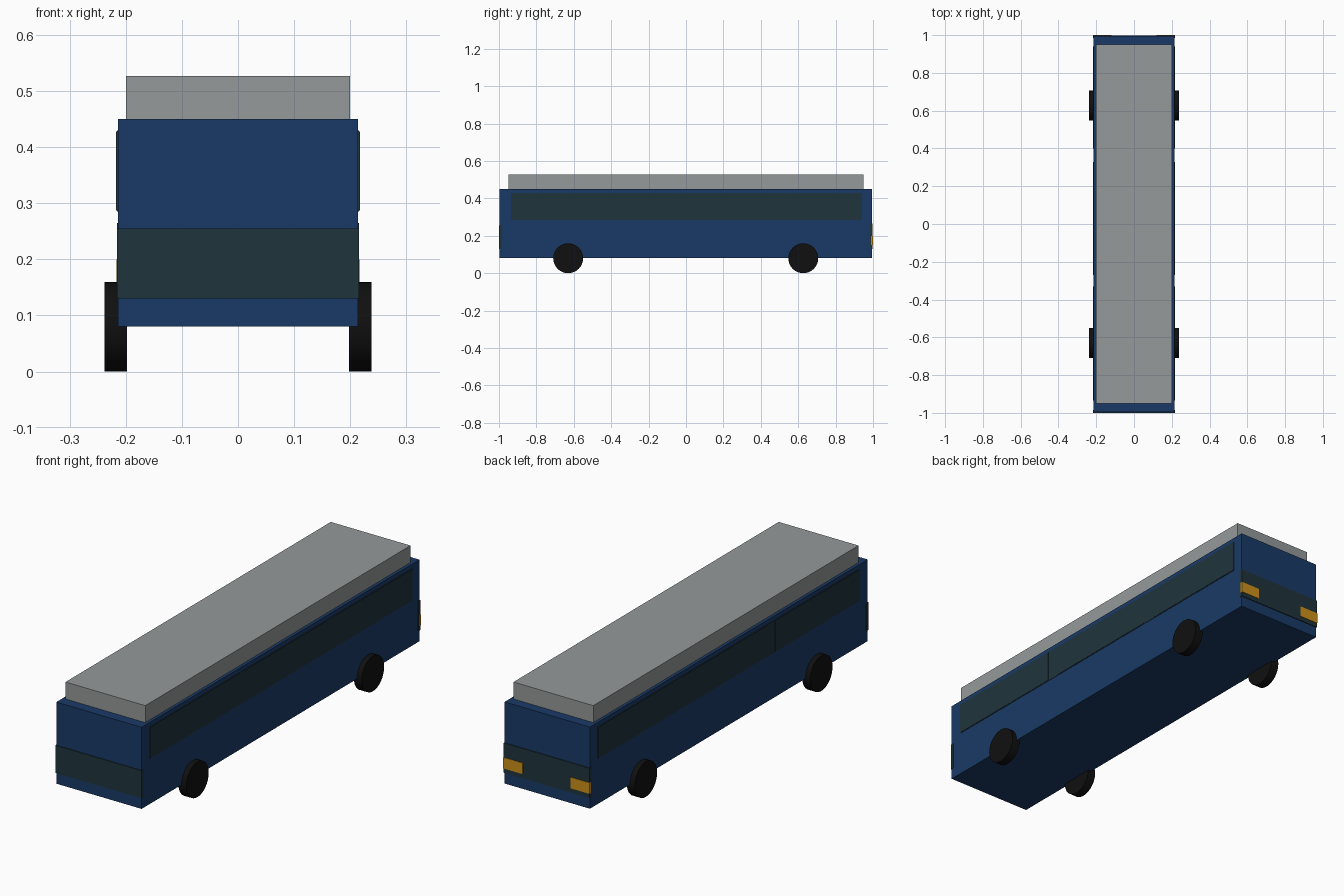
import bpy
import math

if "Cube" in bpy.data.objects:
    bpy.data.objects.remove(bpy.data.objects["Cube"])


def material(name, rgb):
    m = bpy.data.materials.new(name)
    m.diffuse_color = (*rgb, 1)
    m.use_nodes = True
    m.node_tree.nodes["Principled BSDF"].inputs["Base Color"].default_value = m.diffuse_color
    return m


BLUE = material("blue paint", (0.01, 0.042, 0.135))
GLASS = material("dark glass", (0.014, 0.034, 0.045))
BLACK = material("tyre rubber", (0.005, 0.005, 0.005))
AMBER = material("amber lens", (0.6, 0.28, 0.01))
GREY = material("roof grey", (0.3, 0.32, 0.32))


def box(name, x, y, z, mat):
    """Box from (min, max) pairs."""
    bpy.ops.mesh.primitive_cube_add(
        size=1, location=[(a + b) / 2 for a, b in (x, y, z)])
    o = bpy.context.object
    o.name = name
    o.scale = [b - a for a, b in (x, y, z)]
    bpy.ops.object.transform_apply(location=False, rotation=False, scale=True)
    o.data.materials.append(mat)
    return o


# Body and raised roof
box("body", (-0.214, 0.214), (-0.996, 0.994), (0.08, 0.45), BLUE)
box("roof", (-0.2, 0.2), (-0.95, 0.95), (0.44, 0.527), GREY)

# Dark bands across the front and back
box("front_band", (-0.216, 0.216), (-1.0, -0.985), (0.13, 0.255), GLASS)
box("rear_band", (-0.216, 0.216), (0.985, 0.998), (0.13, 0.265), GLASS)

for side, s in (("right", 1), ("left", -1)):
    # Long side window with slightly raised panes
    def span(a, b):
        return tuple(sorted((s * a, s * b)))

    box(f"{side}_window_strip", span(0.2, 0.2155), (-0.935, 0.94), (0.285, 0.43), GLASS)
    for i, y in enumerate([(-0.935, -0.33), (-0.27, 0.327), (0.4, 0.94)]):
        box(f"{side}_window_pane_{i + 1}", span(0.205, 0.217), y, (0.287, 0.428), GLASS)

    # Rear lamp
    box(f"{side}_rear_lamp", span(0.12, 0.2165), (0.99, 1.0), (0.15, 0.2), AMBER)

    # Wheels
    for end, y in (("front", -0.63), ("rear", 0.627)):
        bpy.ops.mesh.primitive_cylinder_add(
            vertices=32, radius=0.08, depth=0.04,
            location=(s * 0.218, y, 0.08), rotation=(0, math.pi / 2, 0))
        wheel = bpy.context.object
        wheel.name = f"{side}_{end}_wheel"
        wheel.data.materials.append(BLACK)
        bpy.ops.object.shade_smooth_by_angle(angle=math.radians(40))
